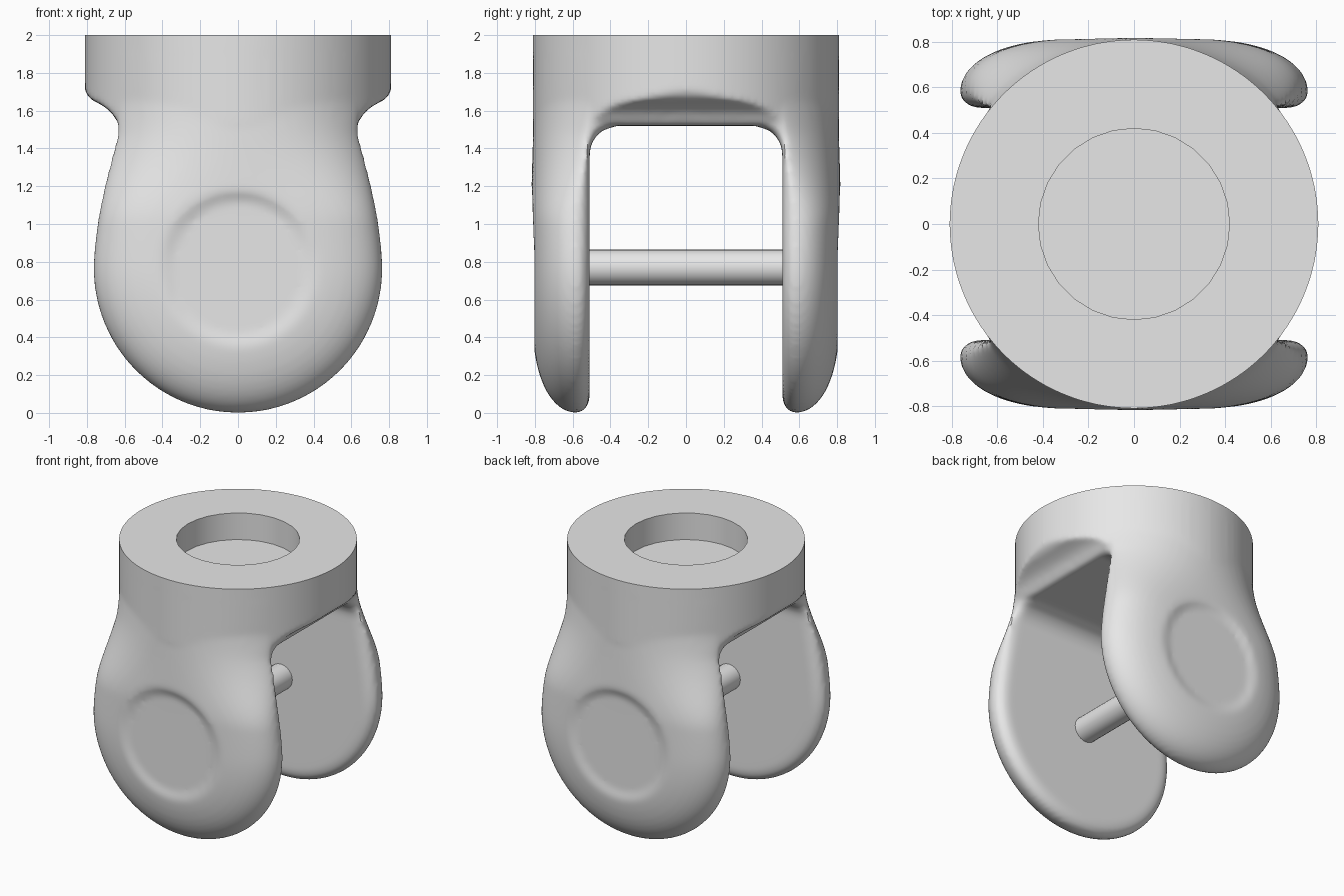
import bpy, bmesh, math

if "Cube" in bpy.data.objects:
    bpy.data.objects.remove(bpy.data.objects["Cube"])

HUB = 0.765          # height and radius of the round arm end
EDGE, INNER, OUTER = 0.58, 0.51, 0.82   # arm depth: rim, inside face, outside face
COLLAR_R = 0.81


def smoothstep(a, b, v):
    t = min(max((v - a) / (b - a), 0), 1)
    return t * t * (3 - 2 * t)


def lerp(a, b, t):
    return a + (b - a) * t


def interp(table, v):
    for (a, p), (b, q) in zip(table, table[1:]):
        if v <= b:
            return lerp(p, q, (v - a) / (b - a))
    return table[-1][1]


def loft(bm, rings):
    """Skin a list of equal closed rings and cap both ends."""
    rows = [[bm.verts.new(p) for p in ring] for ring in rings]
    n = len(rows[0])
    for lo, hi in zip(rows, rows[1:]):
        for i in range(n):
            j = (i + 1) % n
            bm.faces.new((lo[i], lo[j], hi[j], hi[i]))
    bm.faces.new(rows[0][::-1])
    bm.faces.new(rows[-1])


def make_object(name, bm):
    bmesh.ops.recalc_face_normals(bm, faces=bm.faces)
    mesh = bpy.data.meshes.new(name)
    bm.to_mesh(mesh)
    bm.free()
    obj = bpy.data.objects.new(name, mesh)
    bpy.context.collection.objects.link(obj)
    return obj


def activate(obj):
    bpy.ops.object.select_all(action='DESELECT')
    obj.select_set(True)
    bpy.context.view_layer.objects.active = obj


def circle(r, z, n):
    return [(r * math.cos(2 * math.pi * i / n), r * math.sin(2 * math.pi * i / n), z) for i in range(n)]


# Arm: horizontal sections, round below, tapering to a neck, blending into the collar
def arm_section(z, side, n=48):
    if z < HUB:
        w = math.sqrt(max(HUB ** 2 - (z - HUB) ** 2, 0))
    else:
        w = 0.635 + 0.13 * (1 - min((z - HUB) / 0.715, 1) ** 1.6)
    blend = smoothstep(1.0, 1.75, z)
    neck_r = COLLAR_R - 0.005
    edge = lerp(EDGE, 0.495, blend)
    # rounded inside corner under the collar
    up = min(max(z - 1.37, 0), 0.15)
    inside = INNER - (0.15 - math.sqrt(0.15 ** 2 - up ** 2))
    ring = []
    for k in range(2 * n):
        x = w * math.cos(math.pi * k / n)
        rho = math.hypot(x, z - HUB) / HUB if z < HUB else abs(x) / w
        rho = min(rho, 1)
        if k <= n:
            y = EDGE + (OUTER - EDGE) * math.sqrt(1 - rho ** 3.5)
            # shallow round dish on the outside face
            dish = 1 - smoothstep(0.35, 0.42, math.hypot(x, z - HUB))
            y = lerp(y, 0.792, dish)
            y = lerp(y, math.sqrt(neck_r ** 2 - x * x), blend)
        else:
            t = max((rho - 0.88) / 0.12, 0)
            y = edge - (edge - inside) * math.sqrt(max(1 - t * t, 0))
        ring.append((x, side * y, z))
    return ring


bm = bmesh.new()
heights = [HUB * (1 - math.cos(math.pi / 2 * i / 32)) for i in range(1, 33)]
heights = [0.0004] + heights + [HUB + (1.9 - HUB) * i / 45 for i in range(1, 46)]
for side in (-1, 1):
    loft(bm, [arm_section(z, side) for z in heights])

# Collar: cylinder whose underside sweeps up towards the left and right
UNDERSIDE = [(0, 1.52), (0.62, 1.52), (0.645, 1.55), (0.66, 1.58), (0.69, 1.61),
             (0.73, 1.635), (0.78, 1.66), (0.82, 1.71)]
rings = []
for i in range(1, 41):
    rings.append([(x, y, interp(UNDERSIDE, abs(x))) for x, y, _ in circle(COLLAR_R * i / 40, 0, 128)])
rings.append(circle(COLLAR_R, 2.15, 128))
loft(bm, rings)
body = make_object("fork_body", bm)

# Cutter: levels the top and sinks the round socket
bm = bmesh.new()
loft(bm, [circle(0.42, 1.8, 28), circle(0.42, 2.0, 28), circle(1.3, 2.0, 28), circle(1.3, 2.5, 28)])
cutter = make_object("top_cutter", bm)
cutter.hide_render = True

# Fuse arms and collar into one soft casting, then cut the top
remesh = body.modifiers.new("fuse", 'REMESH')
remesh.mode = 'VOXEL'
remesh.voxel_size = 0.018
soften = body.modifiers.new("soften", 'SMOOTH')
soften.factor = 0.5
soften.iterations = 6
cut = body.modifiers.new("cut", 'BOOLEAN')
cut.operation = 'DIFFERENCE'
cut.solver = 'EXACT'
cut.object = cutter
activate(body)
for name in ("fuse", "soften", "cut"):
    bpy.ops.object.modifier_apply(modifier=name)
bpy.data.objects.remove(cutter)

# Axle pin between the arms
bpy.ops.mesh.primitive_cylinder_add(vertices=24, radius=0.095, depth=1.1,
                                    location=(0, 0, 0.77), rotation=(math.pi / 2, 0, 0))
pin = bpy.context.object
pin.name = "axle_pin"

grey = bpy.data.materials.new("light grey")
grey.diffuse_color = (0.8, 0.8, 0.8, 1)
grey.use_nodes = True
grey.node_tree.nodes["Principled BSDF"].inputs["Base Color"].default_value = grey.diffuse_color
for obj in (body, pin):
    obj.data.materials.clear()
    obj.data.materials.append(grey)
    activate(obj)
    bpy.ops.object.shade_smooth_by_angle(angle=math.radians(40))
